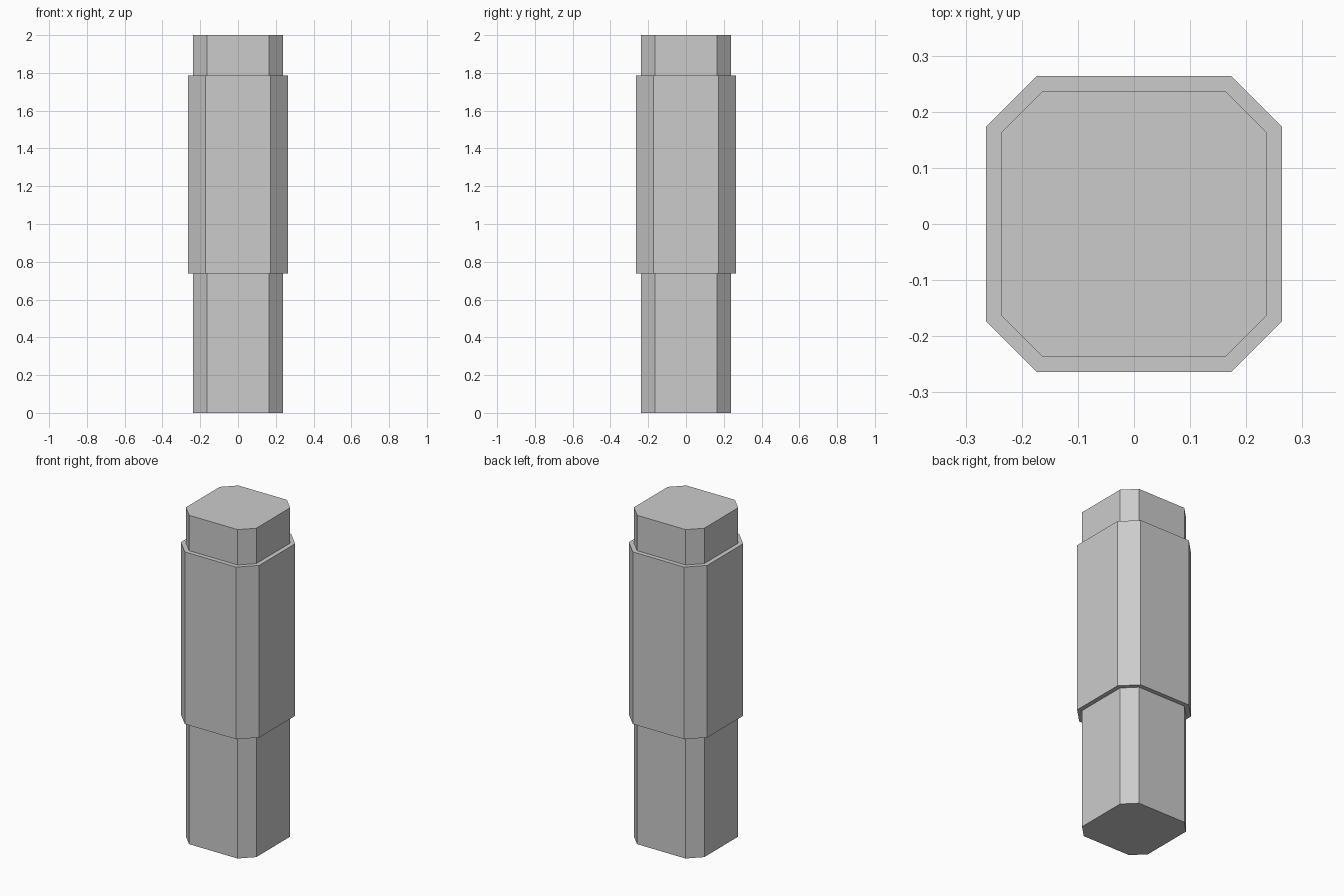
import bpy, bmesh

if "Cube" in bpy.data.objects:
    bpy.data.objects.remove(bpy.data.objects["Cube"])

CORE = (0.237, 0.163)    # half width, half length of the flat side
SLEEVE = (0.264, 0.173)


def octagon(bm, size, z):
    """Ring of a square with cut corners, counter-clockwise from above."""
    a, b = size
    pts = []
    for x, y in ((a, -b), (a, b)):
        pts.append((x, y))
    for _ in range(3):  # rotate the last side by 90 degrees
        pts += [(-y, x) for x, y in pts[-2:]]
    return [bm.verts.new((x, y, z)) for x, y in pts]


# Stepped post: slim base, wider sleeve, slim top
bm = bmesh.new()
levels = [(CORE, 0), (CORE, 0.738), (SLEEVE, 0.738),
          (SLEEVE, 1.785), (CORE, 1.785), (CORE, 2.0)]
rings = [octagon(bm, size, z) for size, z in levels]
for low, high in zip(rings, rings[1:]):
    for i in range(8):
        j = (i + 1) % 8
        bm.faces.new((low[i], low[j], high[j], high[i]))

# End caps
bm.faces.new(rings[0][::-1])
bm.faces.new(rings[-1])
bmesh.ops.recalc_face_normals(bm, faces=bm.faces)

mesh = bpy.data.meshes.new("stepped_post")
bm.to_mesh(mesh)
bm.free()
post = bpy.data.objects.new("stepped_post", mesh)
bpy.context.collection.objects.link(post)
